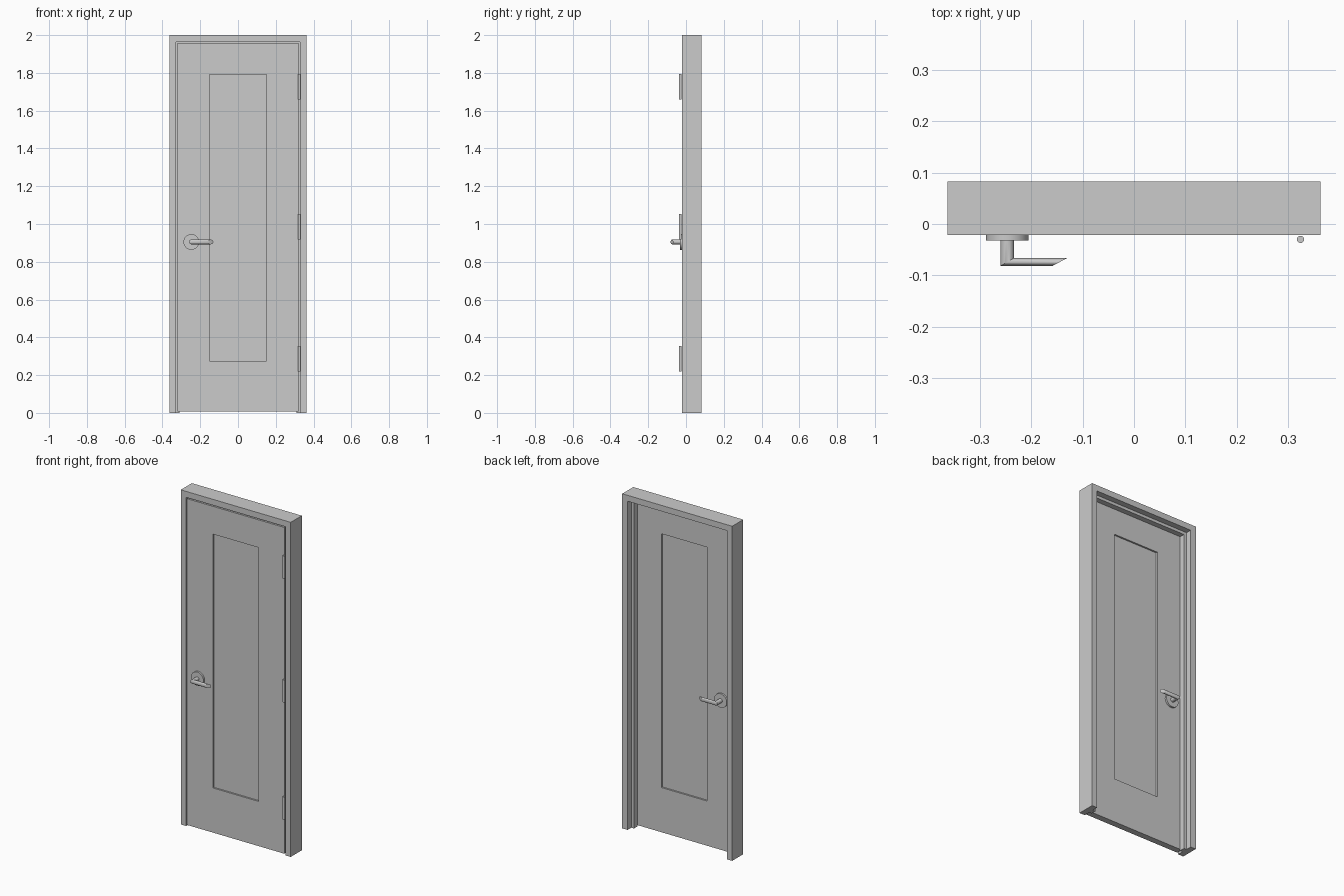
import bpy, bmesh, math

if "Cube" in bpy.data.objects:
    bpy.data.objects.remove(bpy.data.objects["Cube"])

W, H = 0.3635, 2.0              # half width and height of the frame
Y0, Y1, Y2, Y3 = -0.0215, 0.016, 0.048, 0.083  # front, door back, stop back, frame back
HX, HZ = -0.247, 0.905          # handle axis


def loft(name, rings, smooth=False):
    """Skin closed rings of equal length and cap both ends."""
    bm = bmesh.new()
    vs = [[bm.verts.new(p) for p in r] for r in rings]
    n = len(vs[0])
    for a, b in zip(vs, vs[1:]):
        for i in range(n):
            j = (i + 1) % n
            bm.faces.new((a[i], a[j], b[j], b[i]))
    bm.faces.new(vs[0])
    bm.faces.new(vs[-1])
    bmesh.ops.recalc_face_normals(bm, faces=bm.faces)
    me = bpy.data.meshes.new(name)
    bm.to_mesh(me)
    bm.free()
    ob = bpy.data.objects.new(name, me)
    bpy.context.collection.objects.link(ob)
    if smooth:
        shade(ob)
    return ob


def shade(ob):
    bpy.ops.object.select_all(action='DESELECT')
    ob.select_set(True)
    bpy.context.view_layer.objects.active = ob
    bpy.ops.object.shade_smooth_by_angle(angle=math.radians(35))


def cylinder(name, r, length, loc, along_y=False):
    bpy.ops.mesh.primitive_cylinder_add(
        vertices=32, radius=r, depth=length, location=loc,
        rotation=(math.pi / 2 if along_y else 0, 0, 0))
    ob = bpy.context.object
    ob.name = name
    shade(ob)


# Frame: rebated jamb profile (inward offset, y) swept up, across and down
profile = [(0, Y0), (0.0355, Y0), (0.0355, Y1), (0.053, Y1),
           (0.053, Y2), (0.0355, Y2), (0.0355, Y3), (0, Y3)]
corners = [(-1, 0), (-1, 1), (1, 1), (1, 0)]
loft("door_frame", [[(sx * (W - d), y, top * (H - d)) for d, y in profile]
                    for sx, top in corners])


# Door leaf with a recessed panel on both faces
def rect(x, z0, z1, y):
    return [(-x, y, z0), (x, y, z0), (x, y, z1), (-x, y, z1)]


panel, leaf, recess = (0.151, 0.275, 1.792), (0.3215, 0.008, 1.958), 0.01
loft("door_leaf", [rect(*panel, Y0 + recess), rect(*panel, Y0), rect(*leaf, Y0),
                   rect(*leaf, Y1), rect(*panel, Y1), rect(*panel, Y1 - recess)])

# Hinge knuckles
for i, z in enumerate((0.286, 0.986, 1.727)):
    cylinder(f"hinge_{i + 1}", 0.007, 0.134, (0.3245, -0.03, z))

# Lever handles, front and back
for side, face, s in (("front", Y0, -1), ("back", Y1, 1)):
    cylinder(f"{side}_handle_rose", 0.0415, 0.011,
             (HX, face + s * 0.0055, HZ), along_y=True)
    neck, corner, tip = [], [], []
    for k in range(24):
        a = 2 * math.pi * k / 24
        c, z = math.cos(a), HZ + 0.0125 * math.sin(a)
        x = HX + 0.013 * c                  # neck width
        out = face + s * (0.0525 - 0.0075 * c)  # lever depth, mitred at the corner
        neck.append((x, face + s * 0.009, z))
        corner.append((x, out, z))
        tip.append((-0.1445 + 0.014 * c, out, z))
    loft(f"{side}_handle_lever", [neck, corner, tip], smooth=True)
